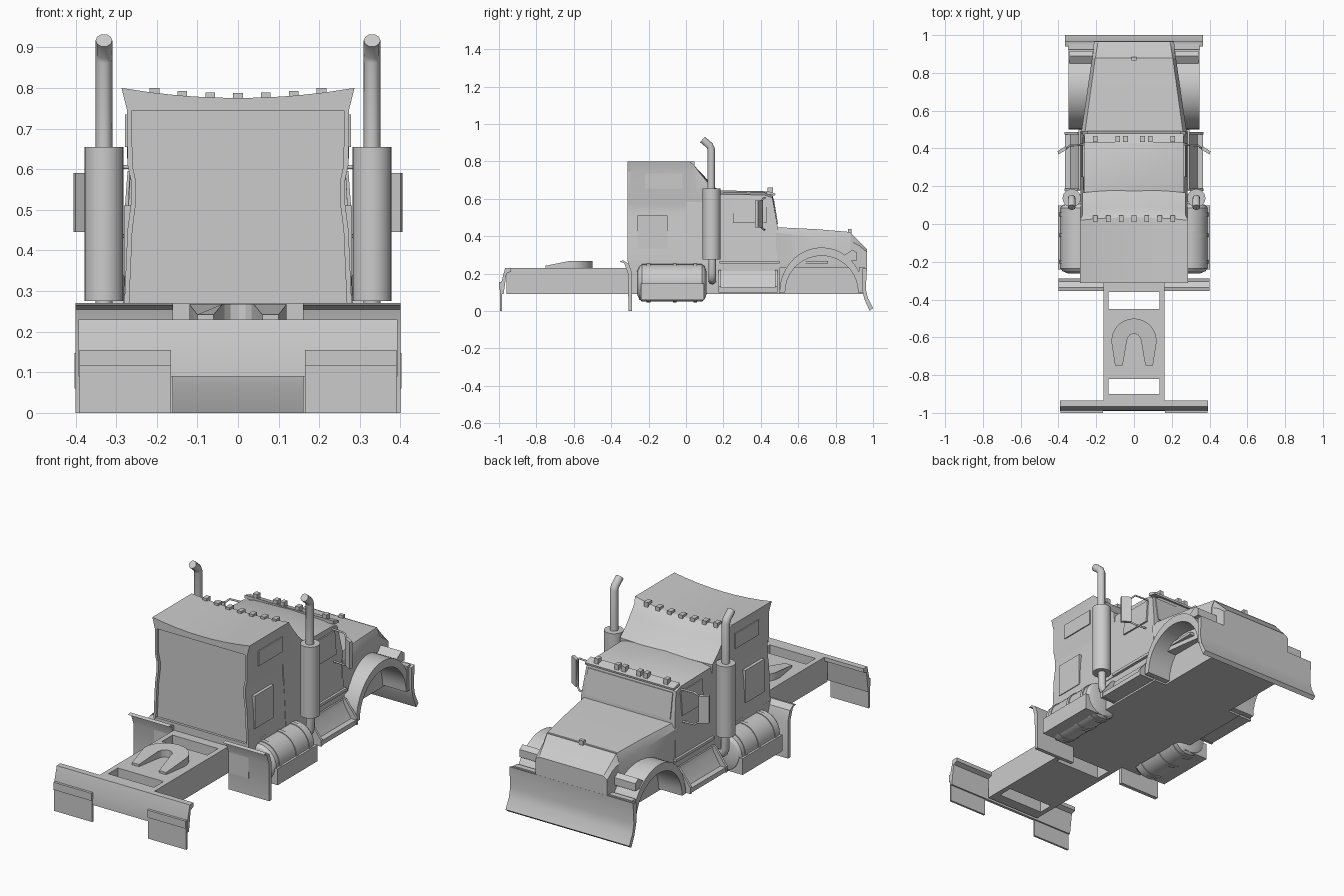
import bpy, bmesh
from math import sin, cos, pi, radians


def loft(name, rings, mirror=False):
    """Skin a list of equal-length point rings and cap both ends."""
    bm = bmesh.new()
    vs = [[bm.verts.new(p) for p in r] for r in rings]
    n = len(rings[0])
    for a, b in zip(vs, vs[1:]):
        for i in range(n):
            j = (i + 1) % n
            bm.faces.new((a[i], a[j], b[j], b[i]))
    bm.faces.new(vs[0])
    bm.faces.new(vs[-1])
    bmesh.ops.recalc_face_normals(bm, faces=bm.faces)
    me = bpy.data.meshes.new(name)
    bm.to_mesh(me)
    bm.free()
    ob = bpy.data.objects.new(name, me)
    bpy.context.collection.objects.link(ob)
    if mirror:
        ob.modifiers.new("mirror", 'MIRROR')
    return ob


def side_prism(name, yz, x0, x1, mirror=False):
    return loft(name, [[(x, y, z) for y, z in yz] for x in (x0, x1)], mirror)


def end_prism(name, xz, y0, y1, mirror=False):
    return loft(name, [[(x, y, z) for x, z in xz] for y in (y0, y1)], mirror)


def box(name, x0, x1, y0, y1, z0, z1, mirror=False):
    return end_prism(name, [(x0, z0), (x1, z0), (x1, z1), (x0, z1)], y0, y1, mirror)


def lathe(name, c, axis, prof, n=24, mirror=False):
    """Turn (position, radius) pairs about an axis through c."""
    rings = []
    for t, r in prof:
        ang = [2 * pi * i / n for i in range(n)]
        if axis == 'Y':
            rings.append([(c[0] + r * cos(a), t, c[1] + r * sin(a)) for a in ang])
        else:
            rings.append([(c[0] + r * cos(a), c[1] + r * sin(a), t) for a in ang])
    return loft(name, rings, mirror)


def tube(name, pts, r):
    """Bent pipe on both sides."""
    for s in (1, -1):
        cu = bpy.data.curves.new(name, 'CURVE')
        cu.dimensions = '3D'
        cu.bevel_depth = r
        cu.bevel_resolution = 3
        cu.use_fill_caps = True
        sp = cu.splines.new('POLY')
        sp.points.add(len(pts) - 1)
        for p, q in zip(sp.points, pts):
            p.co = (s * q[0], q[1], q[2], 1)
        sp.use_smooth = True
        ob = bpy.data.objects.new(name, cu)
        bpy.context.collection.objects.link(ob)


# chassis with two openings
box("frame_rail", 0.135, 0.162, -0.96, -0.28, 0.09, 0.23, True)
for y0, y1 in ((-0.36, -0.28), (-0.82, -0.45), (-0.96, -0.90)):
    box("frame_plate", -0.136, 0.136, y0, y1, 0.09, 0.23)
box("floor_body", -0.28, 0.28, -0.31, 0.50, 0.09, 0.27)
box("front_floor", -0.21, 0.21, 0.50, 0.95, 0.09, 0.28)

# tail panel, mud flaps, tail lights
side_prism("tail_panel", [(-0.935, 0.23), (-0.967, 0.23), (-0.988, 0.15), (-0.99, 0.09),
                          (-0.975, 0.09), (-0.96, 0.2), (-0.935, 0.21)], -0.393, 0.393)
box("rear_flap", 0.165, 0.39, -0.994, -0.983, 0.0, 0.15, True)
box("tail_light", 0.165, 0.39, -1.0, -0.98, 0.115, 0.155, True)

# coupling horseshoe, sloping down to the rear
arc = [radians(a) for a in range(0, 181, 15)]
shoe = [(0.12 * cos(a), -0.62 + 0.12 * sin(a)) for a in arc] + [(-0.10, -0.75), (-0.06, -0.75)]
shoe += [(-0.038 * cos(a), -0.62 + 0.04 * sin(a)) for a in arc[::2]] + [(0.06, -0.75), (0.10, -0.75)]
loft("coupling_plate", [[(x, y, 0.225) for x, y in shoe],
                        [(x, y, 0.268 + min(0, (y + 0.62) * 0.2)) for x, y in shoe]])

# curved guards behind the tanks
side_prism("rear_guard", [(-0.355, 0.265), (-0.33, 0.255), (-0.31, 0.2), (-0.308, 0.0), (-0.288, 0.0),
                          (-0.288, 0.2), (-0.305, 0.25), (-0.335, 0.27)], 0.16, 0.40, True)

# sleeper: waisted sides, sagging roof, sloping front
SIDE = [(0.28, 0.265), (0.272, 0.45), (0.263, 0.52), (0.263, 0.57), (0.272, 0.61), (0.273, 0.745)]
ROOF = [0.287 * (1 - i / 4) for i in range(9)]


def roof_z(x, top, sag):
    return top - sag * (1 - (x / 0.287) ** 2)


def section(y, top, sag, side=SIDE, bow=0.0):
    k = 1.0 if top > 0.78 else 0.95
    right = [(x, min(z, top - 0.004)) for x, z in side]
    pts = right + [(x * k, roof_z(x, top, sag)) for x in ROOF] + [(-x, z) for x, z in right[::-1]]
    return [(x, y + bow * (1 - (x / 0.287) ** 2) * (z > 0.6), z) for x, z in pts]


loft("sleeper", [section(-0.297, 0.80, 0.025), section(0.02, 0.80, 0.025, bow=0.015),
                 section(0.045, 0.775, 0.015, bow=0.015), section(0.075, 0.735, 0.006, bow=0.015),
                 section(0.12, 0.68, 0.0, bow=0.015), section(0.165, 0.64, 0.0, bow=0.015)])
loft("rear_roof_lip", [section(y, 0.80, 0.025, [(0.273, 0.745)]) for y in (-0.312, -0.29)])
end_prism("rear_side_lip", SIDE + [(x - 0.012, z) for x, z in SIDE[::-1]], -0.312, -0.29, True)
box("sleeper_locker", 0.26, 0.281, -0.26, -0.10, 0.335, 0.51, True)
box("sleeper_window", 0.26, 0.278, -0.22, -0.02, 0.655, 0.735, True)
for i in range(-3, 4):
    x = i * 0.0685
    z = roof_z(x, 0.80, 0.025)
    box("sleeper_roof_light", x - 0.012, x + 0.012, 0.01, 0.045, z - 0.02, z + 0.012)


# cab: raked windscreen and crowned roof
def cab_ring(w, k):
    yz = [(0.0, 0.255), (0.0, 0.62), (0.15, 0.635 + k), (0.42, 0.63 + k), (0.462, 0.615 + k),
          (0.49, 0.45), (0.49, 0.255)]
    ws = [0.283, 0.264, 0.264, 0.264, 0.264, 0.277, 0.283]
    return [(w * a, y, z) for a, (y, z) in zip(ws, yz)]


loft("cab", [cab_ring(w, k) for w, k in ((-1, -0.01), (-0.8, 0.003), (0, 0.01), (0.8, 0.003), (1, -0.01))])
side_prism("sun_visor", [(0.43, 0.642), (0.478, 0.628), (0.476, 0.617), (0.43, 0.625)], -0.262, 0.262)
for x in (-0.205, -0.085, -0.045, 0.045, 0.085, 0.205):
    box("cab_roof_light", x - 0.012, x + 0.012, 0.435, 0.465, 0.62, 0.66)
loft("side_window", [[(0.26, y, 0.47), (0.281, y, 0.47), (0.272, y, 0.595), (0.25, y, 0.595)]
                     for y in (0.25, 0.43)], True)
side_prism("windscreen", [(0.466, 0.60), (0.470, 0.60), (0.492, 0.465), (0.486, 0.465)], -0.25, 0.25)
box("door_sill", 0.26, 0.295, 0.18, 0.50, 0.253, 0.268, True)
box("wing_strip", 0.20, 0.265, 0.50, 0.76, 0.253, 0.268, True)


# bonnet tapering to a sloping nose
def nose_ring(y, w, wt, z1, zt):
    half = [(w, 0.23), (w, z1), (wt, zt)]
    return [(x, y, z) for x, z in half + [(-x, z) for x, z in half[::-1]]]


loft("bonnet", [nose_ring(0.48, 0.28, 0.26, 0.42, 0.448), nose_ring(0.70, 0.248, 0.23, 0.395, 0.437),
                nose_ring(0.88, 0.222, 0.205, 0.375, 0.422)])
loft("grille", [nose_ring(0.875, 0.222, 0.205, 0.375, 0.424), nose_ring(0.925, 0.215, 0.197, 0.35, 0.372),
                nose_ring(0.967, 0.212, 0.19, 0.315, 0.33)])
box("bonnet_mascot", -0.013, 0.013, 0.865, 0.885, 0.41, 0.438)

# front wings, open wheel arches
sweep = [radians(a) for a in range(0, 181, 10)]
arch = [(0.725 + 0.225 * cos(a), 0.10 + 0.24 * sin(a)) for a in sweep]
arch += [(0.725 - 0.195 * cos(a), 0.10 + 0.195 * sin(a)) for a in sweep]
side_prism("front_wing", arch, 0.20, 0.348, True)
side_prism("headlight", [(0.86, 0.27), (0.915, 0.27), (0.915, 0.31), (0.89, 0.328), (0.85, 0.30)], 0.22, 0.342, True)
box("wing_front", 0.20, 0.35, 0.925, 0.955, 0.10, 0.235, True)

# front bumper, swept forward at the bottom
side_prism("front_bumper", [(0.94, 0.225), (0.968, 0.232), (0.961, 0.12), (0.972, 0.07), (1.0, 0.015),
                            (0.982, 0.0), (0.955, 0.06), (0.94, 0.12)], -0.365, 0.365)

# entry steps with end gussets
end_prism("entry_step", [(0.26, 0.215), (0.288, 0.215), (0.295, 0.19), (0.335, 0.125), (0.365, 0.125), (0.365, 0.10),
                         (0.26, 0.10)], 0.18, 0.485, True)
for y in (0.175, 0.475):
    end_prism("step_gusset", [(0.26, 0.22), (0.30, 0.22), (0.368, 0.13), (0.368, 0.098), (0.26, 0.098)],
              y, y + 0.013, True)

# fuel tanks with straps and a lower casing
lathe("fuel_tank", (0.29, 0.15), 'Y', [(-0.262, 0.06), (-0.25, 0.088), (-0.235, 0.1), (0.085, 0.1),
                                       (0.1, 0.088), (0.11, 0.06)], 28, True)
for y in (-0.20, -0.06, 0.05):
    lathe("tank_strap", (0.29, 0.15), 'Y', [(y - 0.01, 0.104), (y + 0.01, 0.104)], 28, True)
box("tank_casing", 0.26, 0.402, -0.24, 0.097, 0.06, 0.147, True)

# exhaust stacks
lathe("silencer", (0.33, 0.137), 'Z', [(0.275, 0.048), (0.655, 0.048)], 24, True)
tube("exhaust_pipe", [(0.33, 0.135, 0.64), (0.33, 0.135, 0.865), (0.33, 0.127, 0.884), (0.33, 0.088, 0.917)], 0.0205)
tube("exhaust_elbow", [(0.33, 0.14, 0.29), (0.33, 0.14, 0.20), (0.322, 0.14, 0.178),
                       (0.305, 0.14, 0.165), (0.26, 0.14, 0.162)], 0.021)

# door mirrors on brackets
loft("mirror", [[(0.355, 0.395, z), (0.40, 0.368, z), (0.405, 0.385, z), (0.362, 0.412, z)]
                for z in (0.445, 0.59)], True)
tube("mirror_bracket", [(0.26, 0.42, 0.605), (0.34, 0.415, 0.605), (0.36, 0.40, 0.585),
                        (0.36, 0.40, 0.45), (0.34, 0.415, 0.435), (0.26, 0.42, 0.435)], 0.005)

# smooth round parts, keep hard edges
meshes = [o for o in bpy.context.collection.objects if o.type == 'MESH']
for o in meshes:
    o.select_set(True)
bpy.context.view_layer.objects.active = meshes[0]
bpy.ops.object.shade_smooth_by_angle(angle=radians(25))
